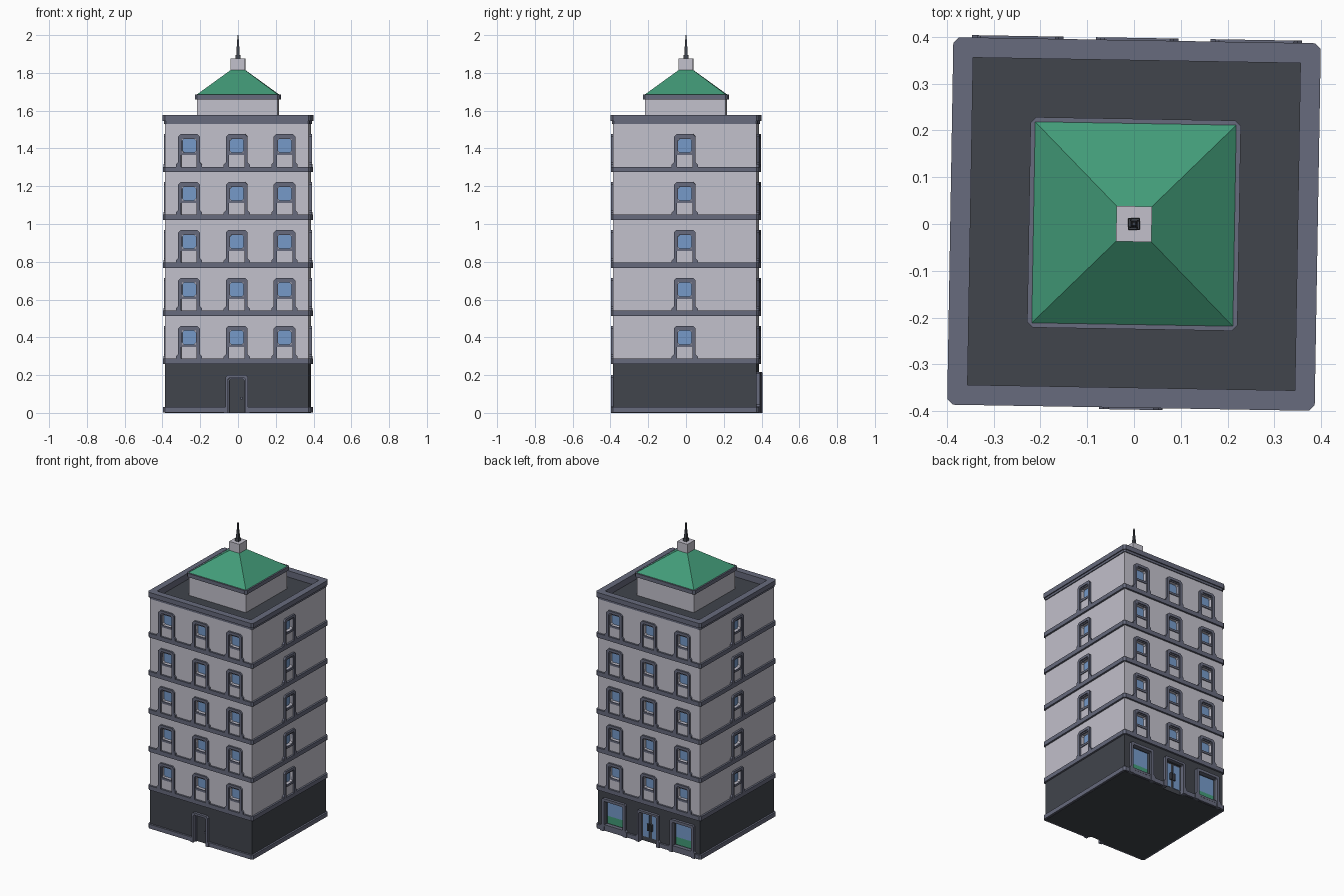
import bpy, bmesh, math
from mathutils import Matrix, Vector

if "Cube" in bpy.data.objects:
    bpy.data.objects.remove(bpy.data.objects["Cube"])

TURN = math.radians(-0.97)          # whole building sits slightly turned


def material(name, r, g, b):
    m = bpy.data.materials.new(name)
    m.diffuse_color = (r, g, b, 1)
    m.use_nodes = True
    m.node_tree.nodes["Principled BSDF"].inputs["Base Color"].default_value = m.diffuse_color
    return m


WALL = material("pale wall", 0.54, 0.53, 0.60)
TRIM = material("blue grey trim", 0.135, 0.145, 0.205)
DARK = material("charcoal", 0.052, 0.058, 0.072)
GREEN = material("green", 0.055, 0.33, 0.19)
GLASS = material("blue glass", 0.18, 0.32, 0.58)

parts = {}


def part(name, mat):
    if name not in parts:
        parts[name] = (bmesh.new(), mat)
    return parts[name][0]


def loft(bm, bottom, top):
    """Closed solid between two matching outlines."""
    a = [bm.verts.new(p) for p in bottom]
    b = [bm.verts.new(p) for p in top]
    n = len(a)
    fs = [bm.faces.new(a), bm.faces.new(b)]
    fs += [bm.faces.new((a[i], a[(i + 1) % n], b[(i + 1) % n], b[i])) for i in range(n)]
    bmesh.ops.recalc_face_normals(bm, faces=fs)


def slab(name, mat, h, z0, z1, cut=0.0, h2=None):
    """Square block, optional cut corners and taper."""
    def outline(s, z):
        q = [(s, -s + cut), (s, s - cut), (s - cut, s)] if cut else [(s, s)]
        q = [q[0], q[1]] if cut else q
        return [Matrix.Rotation(k * math.pi / 2, 3, 'Z') @ Vector((x, y, z))
                for k in range(4) for x, y in q]
    loft(part(name, mat), outline(h, z0), outline(h if h2 is None else h2, z1))


def plate(name, mat, side, pts, d0, d1):
    """Wall-mounted profile; side 0 front, 1 right, 2 back, 3 left."""
    R = Matrix.Rotation(side * math.pi / 2, 3, 'Z')
    loft(part(name, mat), [R @ Vector((u, -d0, w)) for u, w in pts],
         [R @ Vector((u, -d1, w)) for u, w in pts])


def rect(u, hw, z0, z1, c=0.0):
    if not c:
        return [(u - hw, z0), (u + hw, z0), (u + hw, z1), (u - hw, z1)]
    return [(u - hw + c, z0), (u + hw - c, z0), (u + hw, z0 + c), (u + hw, z1 - c),
            (u + hw - c, z1), (u - hw + c, z1), (u - hw, z1 - c), (u - hw, z0 + c)]


def arch(u, z, hw, h, t, foot, fh, c):
    """Door or window surround: two legs with feet and a chamfered head."""
    r = [(hw + foot, z), (hw + foot, z + fh), (hw, z + fh + foot), (hw, z + h - c), (hw - c, z + h)]
    i = [(hw - t - c * .6, z + h - t), (hw - t, z + h - t - c * .6), (hw - t, z)]
    left = [(-x, y) for x, y in reversed(r)]
    ileft = [(-x, y) for x, y in reversed(i)]
    return [(u + x, y) for x, y in r + left + ileft + i]


# main masses
slab("ground_floor", DARK, 0.38, 0, 0.27)
slab("upper_walls", WALL, 0.38, 0.27, 1.531)
slab("base_band", TRIM, 0.392, 0.002, 0.03, 0.012)
FLOORS = [0.287 + 0.254 * i for i in range(5)]
for z in FLOORS:
    slab("floor_bands", TRIM, 0.392, z - 0.028, z, 0.012)
slab("parapet_lower", TRIM, 0.386, 1.53, 1.546, 0.01)
slab("parapet_cap", TRIM, 0.393, 1.545, 1.576, 0.012)
slab("roof_cutter", DARK, 0.35, 1.5, 1.65)
slab("roof_deck", DARK, 0.352, 1.525, 1.534)

# roof house, hipped roof and spire
slab("roof_house", WALL, 0.213, 1.53, 1.662)
slab("roof_eave", TRIM, 0.225, 1.66, 1.685, 0.012)
slab("hipped_roof", GREEN, 0.215, 1.685, 1.816, 0, 0.037)
slab("roof_cap", WALL, 0.038, 1.812, 1.875)
slab("spire", DARK, 0.0125, 1.875, 1.895, 0, 0.012)
slab("spire", DARK, 0.009, 1.895, 1.95, 0, 0.006)
slab("spire", DARK, 0.005, 1.95, 2.0, 0, 0.003)

# upper windows: three on front and back, one on each side
for side in range(4):
    for u in ((-0.253, 0, 0.253) if side % 2 == 0 else (0,)):
        for z in FLOORS:
            plate("window_surrounds", TRIM, side, arch(u, z, 0.058, 0.173, 0.017, 0.011, 0.012, 0.014),
                  0.375, 0.392)
            plate("wall_cutter", DARK, side, rect(u, 0.036, z + 0.076, z + 0.148, 0.009), 0.358, 0.40)
            plate("window_glass", GLASS, side, rect(u, 0.04, z + 0.072, z + 0.152), 0.354, 0.361)
            # inner frame: sill, head and jambs round the glass
            for r in (rect(u, 0.043, z + 0.062, z + 0.076), rect(u, 0.043, z + 0.148, z + 0.158),
                      rect(u - 0.0395, 0.0035, z + 0.076, z + 0.148),
                      rect(u + 0.0395, 0.0035, z + 0.076, z + 0.148)):
                plate("window_inner_frames", TRIM, side, r, 0.375, 0.385)

# front door
plate("door_surround", TRIM, 0, arch(0, 0, 0.06, 0.2, 0.014, 0.008, 0.025, 0.012), 0.372, 0.397)
plate("ground_cutter", DARK, 0, rect(0, 0.047, -0.02, 0.186), 0.362, 0.42)
plate("front_door", DARK, 0, rect(0, 0.047, 0.0, 0.187), 0.355, 0.364)
plate("door_inner_frame", TRIM, 0, arch(0, 0, 0.048, 0.187, 0.008, 0, 0.02, 0.012), 0.36, 0.374)
plate("door_knob", TRIM, 0, rect(0.025, 0.006, 0.07, 0.085, 0.003), 0.36, 0.376)

# back shop windows with green lower panels
for u in (-0.255, 0.255):
    plate("shop_surrounds", TRIM, 2, arch(u, 0, 0.088, 0.217, 0.018, 0.01, 0.035, 0.008), 0.372, 0.398)
    plate("ground_cutter", DARK, 2, rect(u, 0.069, 0.04, 0.2), 0.358, 0.42)
    plate("shop_glass", GLASS, 2, rect(u, 0.07, 0.09, 0.201), 0.352, 0.361)
    plate("shop_panels", GREEN, 2, rect(u, 0.07, 0.039, 0.09), 0.352, 0.361)
    plate("shop_sills", TRIM, 2, rect(u, 0.072, 0.028, 0.042), 0.372, 0.393)

# back double door
plate("shop_door_surround", TRIM, 2, arch(0, 0, 0.078, 0.213, 0.014, 0.01, 0.035, 0.008), 0.372, 0.398)
plate("ground_cutter", DARK, 2, rect(0, 0.065, -0.02, 0.199), 0.358, 0.42)
plate("shop_door_leaves", DARK, 2, rect(0, 0.066, 0.0, 0.2), 0.35, 0.362)
for s in (-1, 1):
    plate("shop_door_glass", GLASS, 2, rect(s * 0.033, 0.023, 0.03, 0.188), 0.358, 0.365)
    plate("shop_door_handles", DARK, 2, rect(s * 0.012, 0.006, 0.08, 0.125), 0.36, 0.378)

# make the objects
objs = {}
for name, (bm, mat) in parts.items():
    me = bpy.data.meshes.new(name)
    bm.to_mesh(me)
    bm.free()
    if not name.endswith("cutter"):
        me.materials.append(mat)
    ob = bpy.data.objects.new(name, me)
    bpy.context.collection.objects.link(ob)
    ob.rotation_euler.z = TURN
    objs[name] = ob

# cut window and door recesses and the roof well
CUTS = (("upper_walls", "wall_cutter"), ("ground_floor", "ground_cutter"),
        ("base_band", "ground_cutter"), ("parapet_lower", "roof_cutter"),
        ("parapet_cap", "roof_cutter"))
for target, cutter in CUTS:
    m = objs[target].modifiers.new("cut", 'BOOLEAN')
    m.operation = 'DIFFERENCE'
    m.solver = 'EXACT'
    m.object = objs[cutter]
dg = bpy.context.evaluated_depsgraph_get()
for target, _ in CUTS:
    ob = objs[target]
    me = bpy.data.meshes.new_from_object(ob.evaluated_get(dg))
    ob.modifiers.clear()
    ob.data = me
for name in ("wall_cutter", "ground_cutter", "roof_cutter"):
    bpy.data.objects.remove(objs[name])
